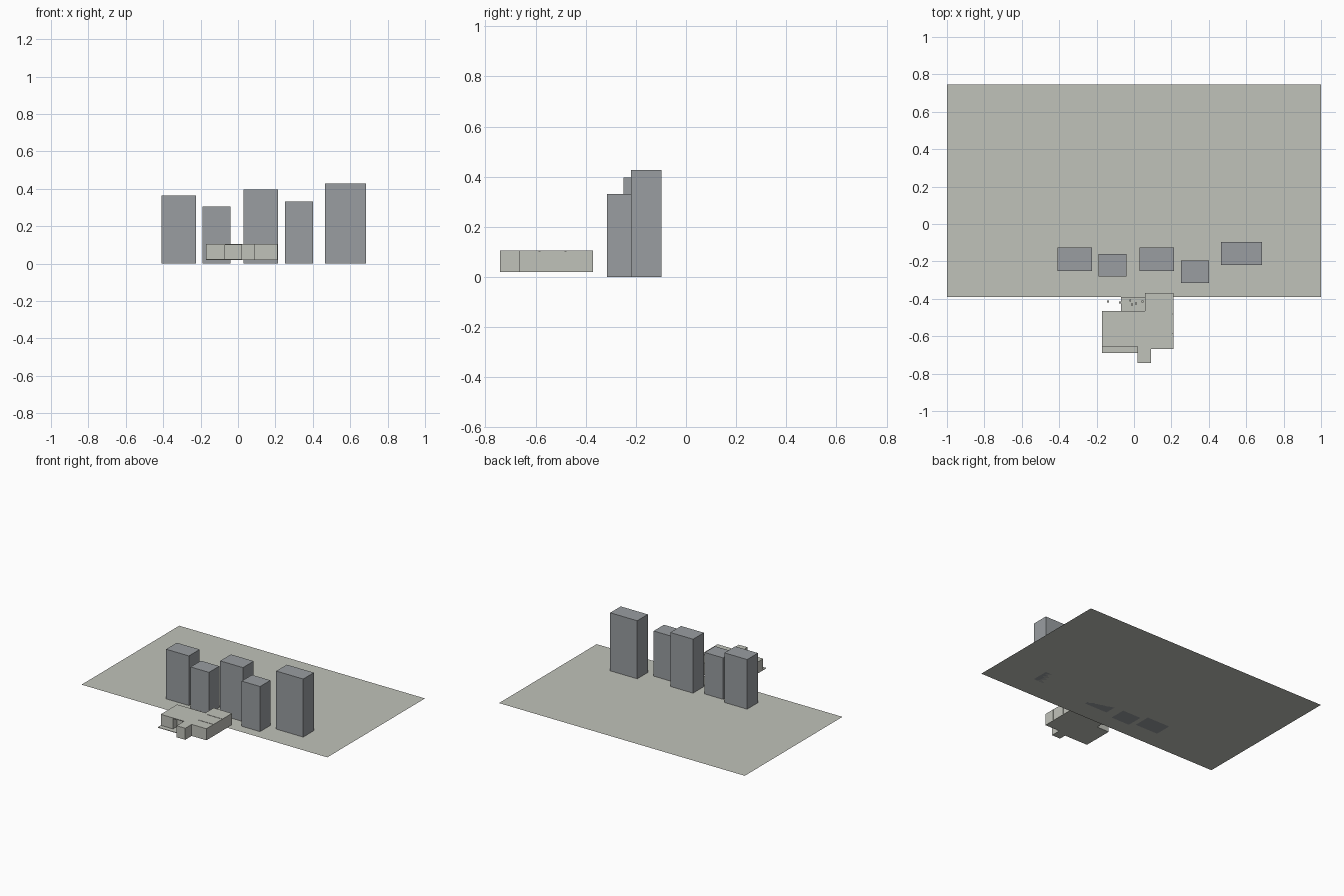
import bpy
import bmesh

cube = bpy.data.objects.get("Cube")
if cube:
    bpy.data.objects.remove(cube, do_unlink=True)


def material(name, rgb):
    mat = bpy.data.materials.new(name)
    mat.use_nodes = True
    mat.diffuse_color = (*rgb, 1)
    mat.node_tree.nodes["Principled BSDF"].inputs["Base Color"].default_value = (*rgb, 1)
    return mat


stone = material("pale stone", (0.53, 0.54, 0.49))
slate = material("slate grey", (0.32, 0.34, 0.355))


def add_mesh(name, bm, mat):
    mesh = bpy.data.meshes.new(name)
    bm.to_mesh(mesh)
    bm.free()
    mesh.materials.append(mat)
    obj = bpy.data.objects.new(name, mesh)
    bpy.context.collection.objects.link(obj)
    return obj


def box(name, xs, ys, zs, mat=stone):
    """Box spanning the given low and high limits on each axis."""
    bm = bmesh.new()
    bmesh.ops.create_cube(bm, size=1)
    for v in bm.verts:
        v.co = [lim[c > 0] for lim, c in zip((xs, ys, zs), v.co)]
    return add_mesh(name, bm, mat)


# Ground sheet
bm = bmesh.new()
bmesh.ops.create_grid(bm, x_segments=1, y_segments=1, size=1)
for v in bm.verts:
    v.co.y = 0.745 if v.co.y > 0 else -0.39
add_mesh("ground", bm, stone)

# Row of towers: x limits, y limits, height
towers = [
    ((-0.41, -0.225), (-0.25, -0.125), 0.365),
    ((-0.19, -0.04), (-0.28, -0.16), 0.305),
    ((0.03, 0.215), (-0.25, -0.125), 0.397),
    ((0.25, 0.40), (-0.315, -0.195), 0.332),
    ((0.465, 0.685), (-0.22, -0.097), 0.427),
]
for i, (xs, ys, height) in enumerate(towers):
    box(f"tower_{i + 1}", xs, ys, (0, height), slate)

# Low house: floor, rooms and roof
base, eave, top = 0.02, 0.1, 0.105
box("house_floor", (-0.17, 0.21), (-0.655, -0.465), (base, base + 0.004))
box("front_terrace", (-0.17, 0.02), (-0.69, -0.655), (base, base + 0.004))
box("rear_terrace", (-0.07, 0.06), (-0.465, -0.39), (base, base + 0.004))
box("right_room", (-0.17, -0.07), (-0.655, -0.465), (base, eave))
box("entrance_hall", (-0.07, 0.02), (-0.61, -0.465), (base, eave))
box("house_roof", (-0.17, 0.09), (-0.655, -0.465), (eave, top))
box("entrance_door", (-0.04, -0.02), (-0.615, -0.61), (base, 0.08))
box("porch_block", (0.02, 0.09), (-0.742, -0.655), (base, top))
box("middle_room", (0.02, 0.09), (-0.655, -0.465), (base, eave))

# Left wing in blocks with narrow joints
for name, ys in (("front", (-0.667, -0.587)), ("middle", (-0.583, -0.483))):
    box(f"left_wing_{name}", (0.09, 0.21), ys, (base, top))
box("left_wing_core", (0.09, 0.208), (-0.65, -0.46), (base + 0.002, top - 0.003))
box("left_wing_back", (0.06, 0.21), (-0.479, -0.37), (base, top))

# Small terrace furnishings
for i, (x, y) in enumerate(((-0.14, -0.415), (-0.075, -0.42), (-0.02, -0.41),
                            (-0.01, -0.43), (0.01, -0.425), (0.045, -0.415))):
    box(f"terrace_seat_{i + 1}", (x - 0.005, x + 0.005), (y - 0.005, y + 0.005),
        (base + 0.003, base + 0.014))
